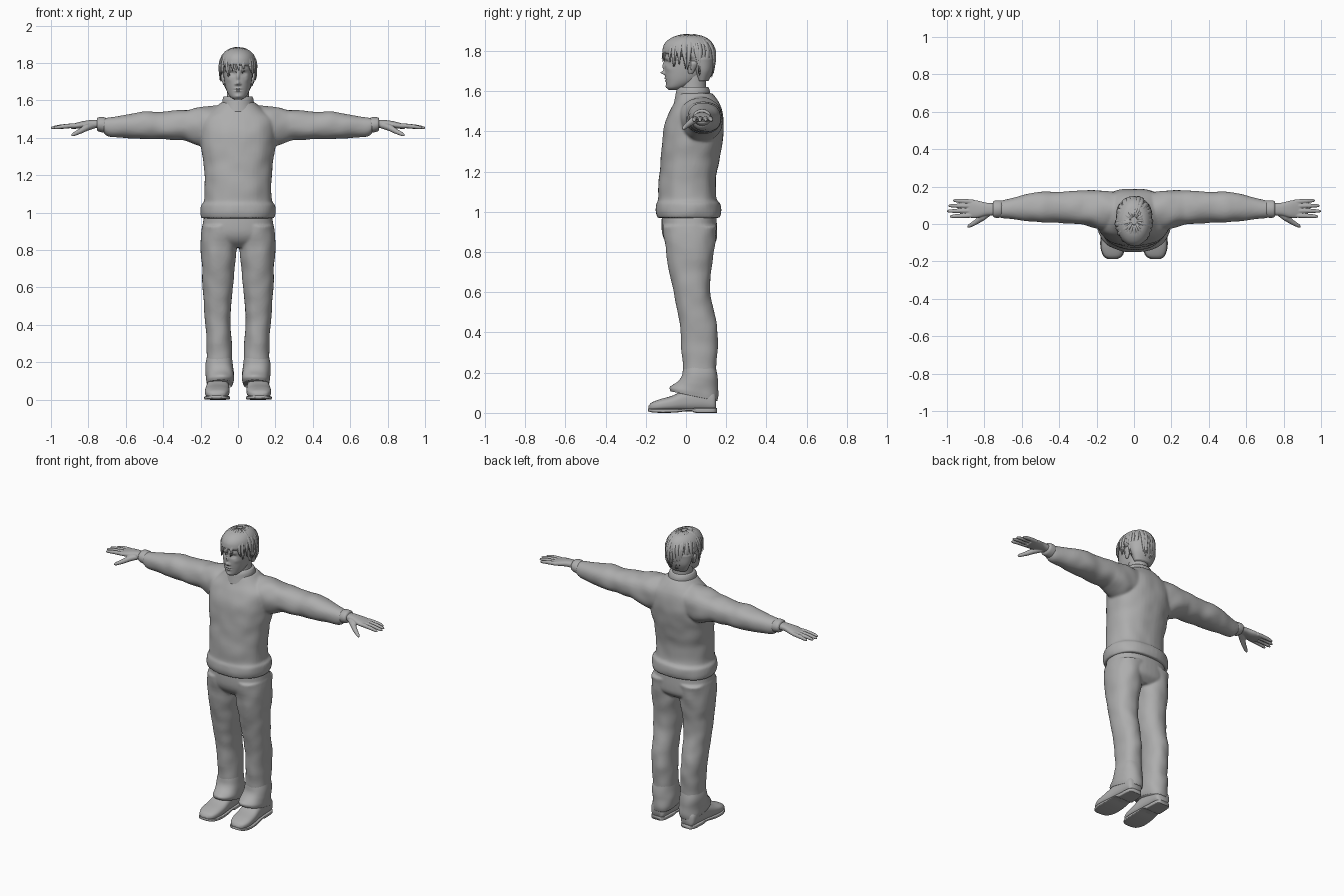
import bpy, bmesh, math, random
from mathutils import Vector, noise

random.seed(4)
cube = bpy.data.objects.get("Cube")
if cube:
    bpy.data.objects.remove(cube, do_unlink=True)

grey = bpy.data.materials.new("plain grey")
grey.use_nodes = True
grey.diffuse_color = (0.42, 0.42, 0.42, 1)
grey.node_tree.nodes["Principled BSDF"].inputs["Base Color"].default_value = grey.diffuse_color


def smooth_rows(rows, steps):
    """Catmull-Rom interpolation through every column of a profile."""
    padded = [rows[0]] + rows + [rows[-1]]
    for group in zip(padded, padded[1:], padded[2:], padded[3:]):
        for k in range(steps):
            t = k / steps
            yield [b + t / 2 * ((c - a) + t * ((2*a - 5*b + 4*c - d) + t * (3*(b - c) + d - a)))
                   for a, b, c, d in zip(*group)]
    yield rows[-1]


def skin_rings(bm, rings):
    """Bridge successive vertex rings and cap both ends."""
    for low, high in zip(rings, rings[1:]):
        for i in range(len(low)):
            j = (i + 1) % len(low)
            bm.faces.new((low[i], low[j], high[j], high[i]))
    bm.faces.new(rings[0][::-1])
    bm.faces.new(rings[-1])


def loft(bm, axis, rows, power=2.0, fold=0.0, side=1, steps=6, segments=48):
    """Sweep superellipses along an axis; a row is position, then two min/max extents."""
    along = "xyz".index(axis)
    first, second = [i for i in range(3) if i != along]
    rings = []
    for position, a_min, a_max, b_min, b_max in smooth_rows(rows, steps):
        ring = []
        for k in range(segments):
            angle = math.tau * k / segments
            c, s = math.cos(angle), math.sin(angle)
            u = math.copysign(abs(c) ** (2 / power), c) * (a_max - a_min) / 2
            v = math.copysign(abs(s) ** (2 / power), s) * (b_max - b_min) / 2
            point = Vector()
            point[along] = position
            point[first] = (a_min + a_max) / 2 + u
            point[second] = (b_min + b_max) / 2 + v
            ripple = 1 + fold * noise.noise(point * 13)
            point[first] += u * (ripple - 1)
            point[second] += v * (ripple - 1)
            point.x *= side
            ring.append(bm.verts.new(point))
        rings.append(ring)
    skin_rings(bm, rings)


def tube(bm, points, radii, up, flat=1.0, segments=12):
    """Tapered tube through points, flattened along the up direction."""
    rings = []
    for i, (point, radius) in enumerate(zip(points, radii)):
        tangent = points[min(i + 1, len(points) - 1)] - points[max(i - 1, 0)]
        across = tangent.cross(up).normalized()
        lift = across.cross(tangent).normalized() * flat
        angles = [math.tau * k / segments for k in range(segments)]
        rings.append([bm.verts.new(point + radius * (across * math.cos(a) + lift * math.sin(a)))
                      for a in angles])
    skin_rings(bm, rings)


def centred(rows):
    return [(z, -half, half, front, back) for z, half, front, back in rows]


def finish(bm, name, voxel=0, relax=0):
    """Make an object; a voxel size fuses overlapping volumes into one skin."""
    bmesh.ops.recalc_face_normals(bm, faces=bm.faces)
    mesh = bpy.data.meshes.new(name)
    bm.to_mesh(mesh)
    bm.free()
    mesh.materials.append(grey)
    mesh.shade_smooth()
    obj = bpy.data.objects.new(name, mesh)
    bpy.context.collection.objects.link(obj)
    if voxel:
        fuse = obj.modifiers.new("fuse", 'REMESH')
        fuse.mode, fuse.voxel_size, fuse.use_smooth_shade = 'VOXEL', voxel, True
        soften = obj.modifiers.new("soften", 'SMOOTH')
        soften.factor, soften.iterations = 0.5, relax
    return obj


# Sweater: body and sleeves fused together
bm = bmesh.new()
loft(bm, 'z', centred([
    (.97, .193, -.143, .17), (1, .2, -.15, .175), (1.04, .196, -.147, .17),
    (1.065, .181, -.138, .152), (1.15, .178, -.135, .148), (1.25, .185, -.126, .165),
    (1.35, .2, -.118, .182), (1.43, .205, -.108, .188), (1.5, .2, -.08, .182),
    (1.55, .14, -.055, .16), (1.59, .09, -.04, .13)]), power=2.3, fold=.03)
for side in (1, -1):
    loft(bm, 'x', [
        (.08, -.03, .17, 1.36, 1.575), (.18, -.03, .18, 1.35, 1.568),
        (.26, -.005, .178, 1.375, 1.552), (.3, 0, .176, 1.387, 1.55),
        (.4, .005, .172, 1.392, 1.54), (.5, .01, .172, 1.395, 1.54),
        (.6, .02, .152, 1.4, 1.525), (.69, .03, .13, 1.407, 1.508),
        (.72, .035, .125, 1.43, 1.505)], power=2.2, fold=.07, side=side)
finish(bm, "sweater", voxel=.007, relax=4)

# Rolled sweater collar and sleeve cuffs
bm = bmesh.new()
loft(bm, 'z', centred([(1.54, .1, -.06, .14), (1.575, .087, -.054, .124),
                       (1.605, .083, -.048, .118), (1.622, .076, -.038, .11)]), fold=.03)
finish(bm, "collar")
bm = bmesh.new()
for side in (1, -1):
    loft(bm, 'x', [(.7, .04, .12, 1.435, 1.5), (.715, .034, .126, 1.428, 1.51),
                   (.745, .034, .125, 1.434, 1.51), (.755, .042, .117, 1.442, 1.502)], side=side)
finish(bm, "sleeve_cuffs")

# Trousers: hips and two legs fused together
bm = bmesh.new()
loft(bm, 'z', centred([(.99, .18, -.12, .15), (.9, .193, -.12, .155),
                       (.85, .18, -.1, .148), (.815, .13, -.06, .11)]), power=2.4)
for side in (1, -1):
    loft(bm, 'z', [
        (.93, 0, .192, -.115, .155), (.8, .007, .198, -.1, .14),
        (.7, .017, .193, -.082, .125), (.6, .025, .188, -.06, .12),
        (.5, .035, .18, -.042, .14), (.4, .04, .174, -.027, .158),
        (.3, .035, .169, -.02, .156), (.2, .032, .165, -.014, .15)],
        power=2.3, fold=.06, side=side)
finish(bm, "trousers", voxel=.007, relax=4)

# Loose trouser hems, dropping towards the heel
bm = bmesh.new()
for side in (1, -1):
    loft(bm, 'z', [(.24, .036, .163, -.012, .15), (.19, .028, .168, -.02, .154),
                   (.15, .02, .172, -.045, .157), (.11, .018, .174, -.075, .16),
                   (.085, .026, .168, -.075, .155)], power=2.3, fold=.1, side=side)
for v in bm.verts:
    if v.co.z < .2:
        v.co.z -= (v.co.y - .03) * (.2 - v.co.z) * 1.8
finish(bm, "trouser_hems")

# Shoes with flat soles and heels
upper, sole = bmesh.new(), bmesh.new()
for side in (1, -1):
    loft(upper, 'y', [(-.186, .095, .135, .015, .035), (-.17, .067, .16, .01, .052),
                      (-.13, .05, .176, .008, .068), (-.07, .045, .176, .008, .085),
                      (0, .048, .168, .008, .115), (.08, .052, .162, .008, .13),
                      (.135, .058, .156, .008, .11), (.15, .075, .14, .012, .09)],
         power=2.6, side=side)
    loft(sole, 'y', [(-.188, .09, .14, .008, .022), (-.17, .062, .165, .003, .02),
                     (-.12, .045, .18, 0, .02), (-.05, .044, .177, .002, .02),
                     (.02, .05, .167, .01, .022), (.05, .052, .163, 0, .024),
                     (.13, .058, .158, 0, .024), (.153, .075, .14, 0, .024)],
         power=6, side=side)
finish(upper, "shoes")
finish(sole, "shoe_soles")

# Hands: palm, four fingers and thumb fused together
for side, name in ((1, "left_hand"), (-1, "right_hand")):
    bm = bmesh.new()
    loft(bm, 'x', [(.73, .046, .11, 1.45, 1.497), (.79, .045, .114, 1.455, 1.495),
                   (.84, .033, .126, 1.45, 1.487), (.89, .034, .13, 1.448, 1.473)],
         power=2.4, side=side)
    for base_y, tip_x, tip_y in ((.046, .985, .04), (.071, 1, .069), (.096, .993, .098), (.119, .967, .126)):
        points = [Vector((side * (.86 + (tip_x - .86) * t), base_y + (tip_y - base_y) * t,
                          1.465 - .012 * t * t)) for t in (0, .3, .6, .9, 1)]
        tube(bm, points, (.012, .0125, .0115, .009, .005), Vector((0, 0, 1)))
    thumb = [Vector((side * x, y, z)) for x, y, z in (
        (.77, .065, 1.468), (.81, .035, 1.455), (.845, .01, 1.435), (.88, -.01, 1.418), (.89, -.015, 1.413))]
    tube(bm, thumb, (.018, .018, .014, .01, .005), Vector((0, 0, 1)))
    finish(bm, name, voxel=.0035, relax=2)

# Head with softly sculpted features: x, z, push along y, width, height
bm = bmesh.new()
loft(bm, 'z', centred([
    (1.606, .02, -.085, -.04), (1.62, .042, -.095, 0), (1.65, .06, -.1, .06),
    (1.69, .071, -.105, .1), (1.74, .078, -.106, .125), (1.79, .079, -.108, .13),
    (1.84, .065, -.085, .11), (1.87, .03, -.04, .06)]), power=2.2, steps=12, segments=128)
features = {
    "eye_socket": (.031, 1.743, .013, .014, .01), "eyeball": (.031, 1.741, -.006, .009, .005),
    "brow": (.03, 1.765, -.004, .02, .006), "nose_bridge": (0, 1.725, -.012, .007, .02),
    "nose_tip": (0, 1.692, -.021, .009, .009), "nostril": (.012, 1.687, -.007, .006, .005),
    "upper_lip": (0, 1.664, -.006, .017, .004), "mouth": (0, 1.657, .005, .02, .002),
    "lower_lip": (0, 1.65, -.006, .014, .004), "chin": (0, 1.622, -.006, .016, .009),
    "cheek": (.05, 1.712, -.004, .014, .014)}
for v in bm.verts:
    if v.co.y < 0:
        x, z = abs(v.co.x), v.co.z
        v.co.y += sum(push * math.exp(-((x - cx) / wide) ** 2 - ((z - cz) / tall) ** 2)
                      for cx, cz, push, wide, tall in features.values())
finish(bm, "head")

# Neck and ears
bm = bmesh.new()
loft(bm, 'z', centred([(1.56, .066, -.035, .1), (1.62, .06, -.03, .1), (1.69, .06, -.02, .1)]))
finish(bm, "neck")
bm = bmesh.new()
for side in (1, -1):
    loft(bm, 'z', [(1.685, .066, .078, .015, .03), (1.7, .066, .085, .01, .042),
                   (1.735, .068, .096, .012, .058), (1.75, .07, .09, .025, .05)], side=side)
finish(bm, "ears")

# Hair: a rounded cap under overlapping locks combed from the crown
bm = bmesh.new()
loft(bm, 'z', centred([
    (1.65, .06, .05, .112), (1.7, .083, .03, .135), (1.75, .093, -.01, .143),
    (1.765, .094, -.035, .145), (1.785, .096, -.108, .145), (1.815, .094, -.115, .142),
    (1.845, .083, -.1, .127), (1.868, .06, -.068, .098), (1.879, .025, -.03, .06)]))
finish(bm, "hair_cap")
bm = bmesh.new()
centre = Vector((0, .018, 1.785))
locks = 46
for i in range(locks):
    turn = math.tau * (i + random.uniform(-.4, .4)) / locks
    end = -.12 - abs(math.sin(turn / 2)) + random.uniform(-.12, .15)
    swirl, lift = random.uniform(-.25, .25), random.uniform(.98, 1.03)
    points = []
    for k in range(9):
        t = k / 8
        rise = 1.4 + (end - 1.4) * t
        reach = (math.cos(rise) if rise > 0 else math.cos(rise * .55)) * lift + .07 * t ** 6
        height = (math.sin(rise) if rise > 0 else rise) * lift
        spin = turn + swirl * t * t
        points.append(centre + Vector((math.sin(spin) * reach * .097,
                                       -math.cos(spin) * reach * .128, height * .097)))
    outward = Vector((math.sin(turn), -math.cos(turn), .6))
    tube(bm, points, (.004, .008, .011, .012, .012, .011, .009, .006, .002), outward, flat=.5, segments=8)
finish(bm, "hair_locks")
